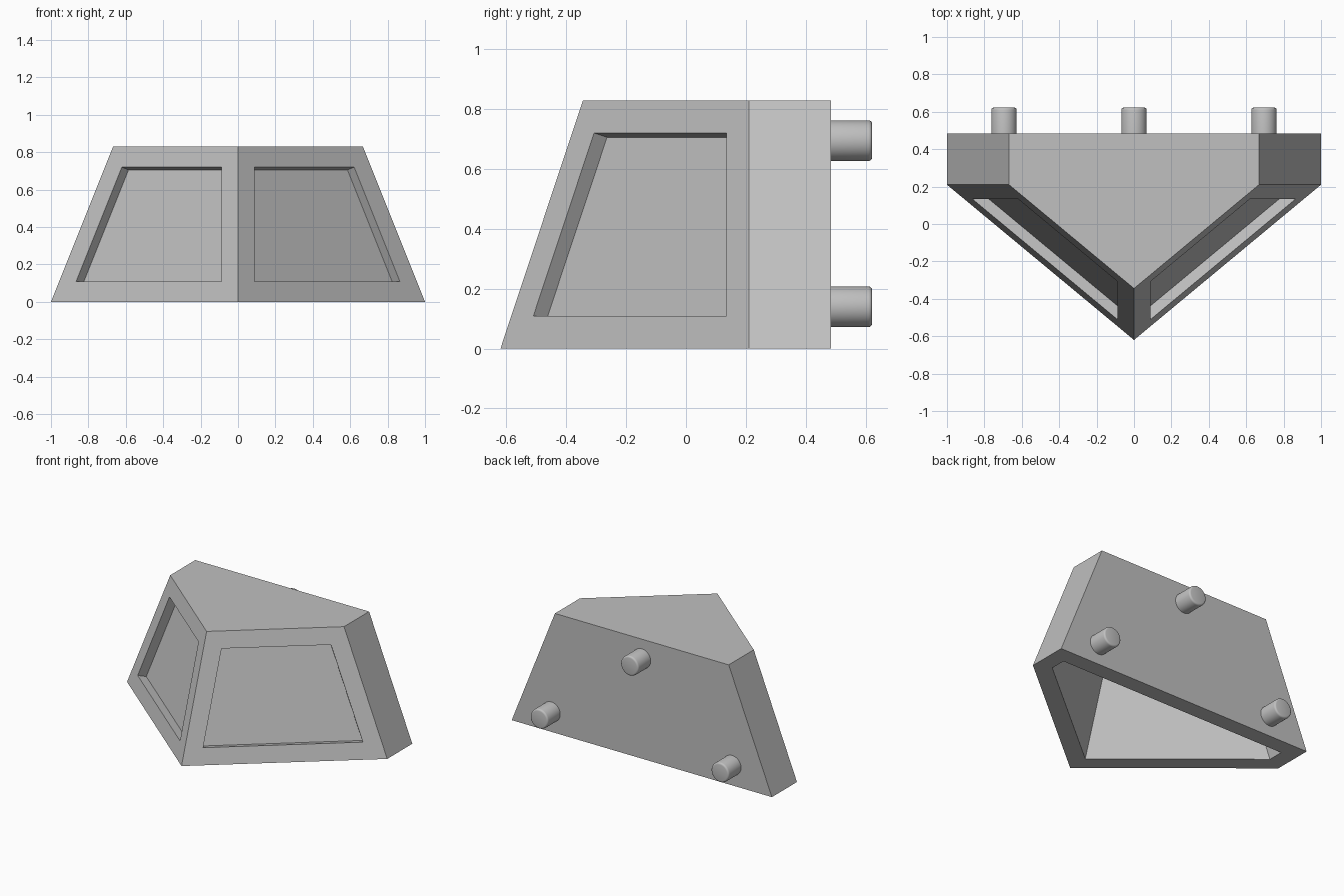
import bpy, bmesh, math
from mathutils import Vector, Matrix

cube = bpy.data.objects.get("Cube")
if cube:
    bpy.data.objects.remove(cube)

HEIGHT, WALL, CEILING = 0.83, 0.113, 0.72
BACK, SHOULDER, NOSE = 0.485, 0.21, -0.62

grey = bpy.data.materials.new("plain grey")
grey.use_nodes = True
colour = (0.53, 0.53, 0.53, 1)
grey.diffuse_color = colour
grey.node_tree.nodes["Principled BSDF"].inputs["Base Color"].default_value = colour


def lean(p, z):
    """Raise a base point to height z along the sloping walls."""
    if abs(p[0]) < 0.01:
        return Vector((0, p[1] + 0.332 * z, z))
    return Vector((p[0] - math.copysign(0.4 * z, p[0]), p[1], z))


def add_object(name, bm):
    mesh = bpy.data.meshes.new(name)
    bmesh.ops.recalc_face_normals(bm, faces=bm.faces[:])
    bm.to_mesh(mesh)
    bm.free()
    mesh.materials.append(grey)
    obj = bpy.data.objects.new(name, mesh)
    bpy.context.collection.objects.link(obj)
    return obj


def push_in(bm, face):
    """Inset a face by the wall width, then extrude it; returns the new verts."""
    bmesh.ops.inset_individual(bm, faces=[face], thickness=WALL, use_even_offset=True)
    result = bmesh.ops.extrude_face_region(bm, geom=[face])["geom"]
    if face.is_valid:
        bmesh.ops.delete(bm, geom=[face], context='FACES_ONLY')
    return [g for g in result if isinstance(g, bmesh.types.BMVert)]


# Wedge body: five-sided base tapering to the top
bm = bmesh.new()
base = [(0, NOSE), (1, SHOULDER), (1, BACK), (-1, BACK), (-1, SHOULDER)]
low = [bm.verts.new(lean(p, 0)) for p in base]
high = [bm.verts.new(lean(p, HEIGHT)) for p in base]
bottom = bm.faces.new(low)
bm.faces.new(high)
sides = [bm.faces.new((low[i], low[(i + 1) % 5], high[(i + 1) % 5], high[i])) for i in range(5)]
bmesh.ops.recalc_face_normals(bm, faces=bm.faces[:])
bm.normal_update()

# Sunken panels on the two front faces
for face in (sides[0], sides[4]):
    inward = face.normal * -0.058
    for v in push_in(bm, face):
        v.co += inward

# Hollow underside following the wall slopes
for v in push_in(bm, bottom):
    v.co = lean(v.co, CEILING)
add_object("wedge_body", bm)

# Three round pegs on the back
for name, x, z in (("left_peg", 0.695, 0.14), ("right_peg", -0.695, 0.14), ("top_peg", 0, 0.695)):
    bm = bmesh.new()
    bmesh.ops.create_cone(bm, cap_ends=True, segments=40, radius1=0.068, radius2=0.068, depth=0.17,
                          matrix=Matrix.Rotation(math.pi / 2, 4, 'X'))
    rim = [e for e in bm.edges if all(v.co.y > 0.05 for v in e.verts)]
    bmesh.ops.bevel(bm, geom=rim, offset=0.012, segments=3, profile=0.5, affect='EDGES')
    peg = add_object(name, bm)
    peg.location = (x, 0.537, z)
    bpy.ops.object.select_all(action='DESELECT')
    peg.select_set(True)
    bpy.context.view_layer.objects.active = peg
    bpy.ops.object.shade_smooth_by_angle(angle=math.radians(35))
